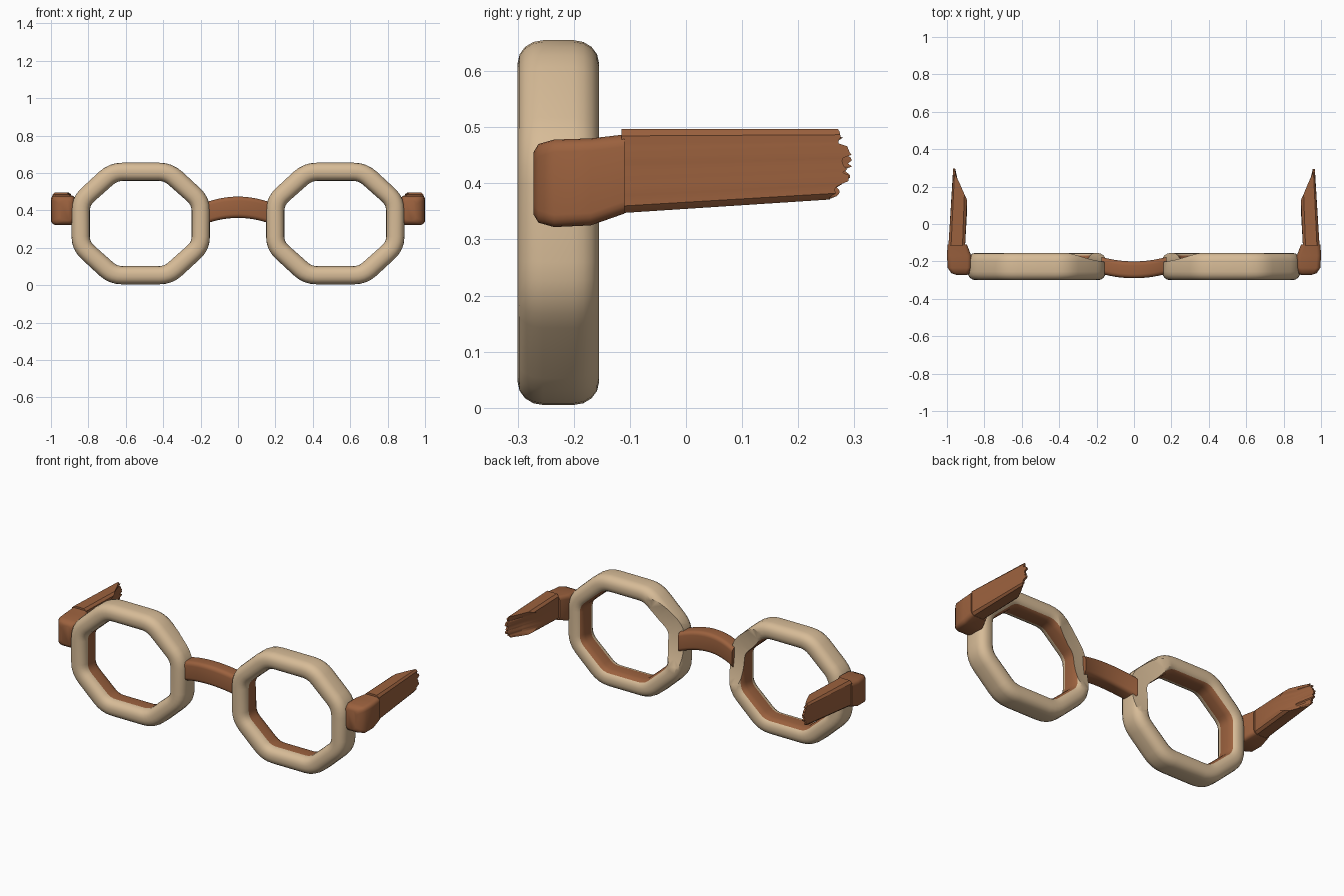
import bpy, bmesh, math, random
from mathutils import Vector

random.seed(4)
if "Cube" in bpy.data.objects:
    bpy.data.objects.remove(bpy.data.objects["Cube"])


def material(name, rgb):
    m = bpy.data.materials.new(name)
    m.use_nodes = True
    m.diffuse_color = (*rgb, 1)
    m.node_tree.nodes["Principled BSDF"].inputs["Base Color"].default_value = (*rgb, 1)
    return m


TAN = material("pale tan", (0.68, 0.50, 0.31))
BROWN = material("warm brown", (0.33, 0.12, 0.048))
STEPS = 4


def rounded_rect(hw, hh, rw, rh):
    """Counter-clockwise rounded rectangle with elliptical corners."""
    pts = []
    for c, (sx, sy) in enumerate(((1, 1), (-1, 1), (-1, -1), (1, -1))):
        for k in range(STEPS + 1):
            a = math.pi / 2 * (c + k / STEPS)
            pts.append((sx * (hw - rw) + rw * math.cos(a), sy * (hh - rh) + rh * math.sin(a)))
    return pts


def loft(name, rings, mats, closed=False, rule=None):
    """Skin a list of point rings; rule(j) gives the material of strip j."""
    bm = bmesh.new()
    loops = [[bm.verts.new(p) for p in ring] for ring in rings]
    n = len(loops[0])
    pairs = list(zip(loops, loops[1:]))
    if closed:
        pairs.append((loops[-1], loops[0]))
    for a, b in pairs:
        for j in range(n):
            k = (j + 1) % n
            f = bm.faces.new((a[j], a[k], b[k], b[j]))
            f.material_index = rule(j) if rule else 0
    if not closed:
        bm.faces.new(loops[0])
        bm.faces.new(loops[-1])
    bmesh.ops.recalc_face_normals(bm, faces=bm.faces)
    mesh = bpy.data.meshes.new(name)
    bm.to_mesh(mesh)
    bm.free()
    ob = bpy.data.objects.new(name, mesh)
    bpy.context.collection.objects.link(ob)
    for m in mats:
        mesh.materials.append(m)
    return ob


def smooth(ob, angle=40):
    bpy.ops.object.select_all(action="DESELECT")
    ob.select_set(True)
    bpy.context.view_layer.objects.active = ob
    bpy.ops.object.shade_smooth_by_angle(angle=math.radians(angle))


def octagon(hw, hh, fw, fh, d):
    """Octagon outline with softly rounded corners."""
    quarter = [(hw, fh), (fw, hh)]
    c = quarter + [(-x, z) for x, z in reversed(quarter)]
    c = [Vector(p) for p in c + [(-x, -z) for x, z in c]]
    pts = []
    for i, p in enumerate(c):
        a = p + (c[i - 1] - p).normalized() * d
        b = p + (c[(i + 1) % 8] - p).normalized() * d
        for k in range(STEPS + 1):
            t = k / STEPS
            pts.append(a * (1 - t) ** 2 + p * 2 * t * (1 - t) + b * t * t)
    return pts


# Round hollow scooped from the back of the rims beside the nose
bpy.ops.mesh.primitive_uv_sphere_add(segments=64, ring_count=32, radius=1, location=(0, 0.1, 0.46))
cutter = bpy.context.object
cutter.name = "nose_cutter"
cutter.hide_render = True
cutter.scale = (0.74, 0.31, 0.46)
cutter.data.materials.append(TAN)

outer = octagon(0.37, 0.325, 0.17, 0.14, 0.07)
inner = octagon(0.272, 0.228, 0.125, 0.098, 0.03)
section = rounded_rect(0.5, 0.0725, 0.42, 0.045)
lining = range(STEPS + 3, 2 * STEPS + 2)

for side, word in ((1, "left"), (-1, "right")):
    # Octagonal rim with brown lining on the inside wall
    rings = []
    for o, i in zip(outer, inner):
        ring = []
        for u, v in section:
            p = i.lerp(o, u + 0.5)
            ring.append((side * (0.52 + p.x), -0.2275 + v, 0.33 + p.y))
        rings.append(ring)
    rim = loft(word + "_rim", rings, (TAN, BROWN), True, lambda j: int(j in lining))
    cut = rim.modifiers.new("nose_hollow", "BOOLEAN")
    cut.operation = "DIFFERENCE"
    cut.solver = "EXACT"
    cut.object = cutter
    bpy.context.view_layer.objects.active = rim
    bpy.ops.object.modifier_apply(modifier=cut.name)
    smooth(rim)

    # Hinge block at the outer edge of the rim
    rings = []
    for y, x0, x1, z0, z1 in ((-0.272, 0.89, 0.95, 0.345, 0.455),
                              (-0.263, 0.88, 0.977, 0.33, 0.47),
                              (-0.235, 0.87, 0.996, 0.322, 0.478),
                              (-0.17, 0.87, 1.0, 0.325, 0.48),
                              (-0.11, 0.893, 0.997, 0.346, 0.487)):
        rect = rounded_rect((x1 - x0) / 2, (z1 - z0) / 2, 0.022, 0.022)
        rings.append([(side * ((x0 + x1) / 2 + u), y, (z0 + z1) / 2 + v) for u, v in rect])
    smooth(loft(word + "_hinge", rings, (BROWN,)), 50)

    # Temple arm, thinned on the inside towards a ragged end
    rings = []
    rows = 24
    for r in range(rows + 1):
        t = r / rows
        edge = abs(2 * t - 1)
        inset = 0.014 * max(0, edge - 0.85) / 0.15
        end = 0.29 - 0.025 * edge ** 2 + random.uniform(-0.014, 0.008)
        start = 0.06 + 0.10 * edge ** 2
        mid = (start + end) / 2
        plan = ((0.992 - inset, -0.115), (0.967 - inset / 2, end), (0.956, end),
                (0.93, mid), (0.893 + inset, start), (0.903 + inset, -0.115))
        ring = []
        for x, y in plan:
            low = 0.347 + 0.065 * (y + 0.115)
            ring.append((side * x, y, low + (0.497 - low) * t))
        rings.append(ring)
    smooth(loft(word + "_temple", rings, (BROWN,)), 30)

bpy.data.objects.remove(cutter)

# Arched bridge between the rims
rings = []
rect = rounded_rect(0.045, 0.057, 0.022, 0.022)
for k in range(17):
    s = k / 8 - 1
    rings.append([(0.175 * s, -0.245 + 0.024 * s * s + u, 0.417 - 0.032 * s * s + v)
                  for u, v in rect])
smooth(loft("bridge", rings, (BROWN,)))
